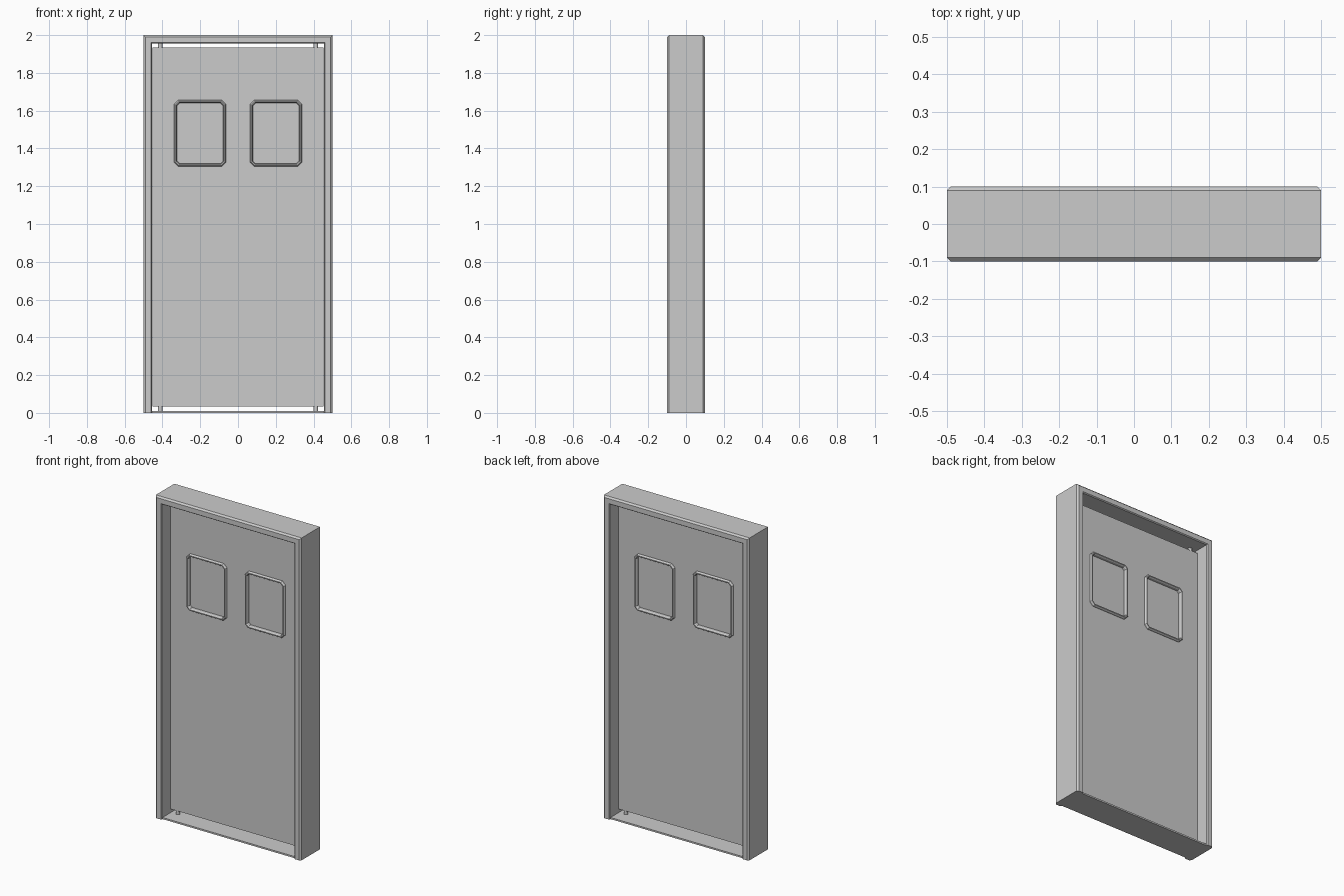
import bpy, bmesh, math

if "Cube" in bpy.data.objects:
    bpy.data.objects.remove(bpy.data.objects["Cube"])

FACE = 0.015      # half thickness of the door leaf
WX, WZ = 0.201, 1.48  # window centre


def add_mesh(name, bm):
    bmesh.ops.recalc_face_normals(bm, faces=bm.faces)
    me = bpy.data.meshes.new(name)
    bm.to_mesh(me)
    bm.free()
    ob = bpy.data.objects.new(name, me)
    bpy.context.collection.objects.link(ob)
    return ob


def sweep(name, outline, profile, closed):
    """Sweep a closed (inset, y) profile along a mitred x-z outline."""
    bm = bmesh.new()
    columns = [[bm.verts.new((x, y, z)) for x, z in outline(d)] for d, y in profile]
    rows = list(zip(*columns))
    n = len(profile)
    pairs = list(zip(rows, rows[1:])) + ([(rows[-1], rows[0])] if closed else [])
    for a, b in pairs:
        for i in range(n):
            j = (i + 1) % n
            bm.faces.new((a[i], a[j], b[j], b[i]))
    if not closed:
        bm.faces.new(rows[0])
        bm.faces.new(rows[-1])
    return add_mesh(name, bm)


def mirrored(points):
    """Complete a profile that is symmetrical front to back."""
    return [(d, -y) for d, y in points] + [(d, y) for d, y in reversed(points)]


def box(name, size, centre):
    bm = bmesh.new()
    bmesh.ops.create_cube(bm, size=1)
    bmesh.ops.scale(bm, vec=size, verts=bm.verts)
    bmesh.ops.translate(bm, vec=centre, verts=bm.verts)
    return add_mesh(name, bm)


def plate(name, loops, half):
    """Flat x-z plate with holes, from a filled and extruded curve."""
    cu = bpy.data.curves.new(name, 'CURVE')
    cu.dimensions = '2D'
    cu.fill_mode = 'BOTH'
    cu.extrude = half
    for loop in loops:
        sp = cu.splines.new('POLY')
        sp.points.add(len(loop) - 1)
        for p, (x, z) in zip(sp.points, loop):
            p.co = (x, z, 0, 1)
        sp.use_cyclic_u = True
    ob = bpy.data.objects.new(name, cu)
    ob.rotation_euler.x = math.pi / 2
    bpy.context.collection.objects.link(ob)
    bpy.ops.object.select_all(action='DESELECT')
    ob.select_set(True)
    bpy.context.view_layer.objects.active = ob
    bpy.ops.object.convert(target='MESH')


def frame_path(d):
    return [(-.5 + d, 0), (-.5 + d, 2 - d), (.5 - d, 2 - d), (.5 - d, 0)]


def window_path(side):
    def path(d):
        w, h, c = 0.137 - d, 0.176 - d, 0.022 - 0.586 * d
        pts = [(w, h - c), (w - c, h), (c - w, h), (-w, h - c),
               (-w, c - h), (c - w, -h), (w - c, -h), (w, c - h)]
        return [(side * WX + x, WZ + z) for x, z in pts]
    return path


# Door frame: mitred jambs and header with bevelled edges
sweep("door_frame", frame_path,
      mirrored([(0, .09), (.01, .1), (.04, .1), (.045, .094)]), False)

# Threshold between the jambs
box("sill", (0.912, 0.18, 0.01), (0, 0, 0.005))

# Door leaf with two window openings
leaf = [(-.453, .035), (.453, .035), (.453, 1.935), (-.453, 1.935)]
plate("door_leaf", [leaf] + [window_path(s)(.008) for s in (-1, 1)], FACE)

for side, label in ((-1, "left"), (1, "right")):
    # Raised window surround and its pane
    sweep("window_trim_" + label, window_path(side),
          mirrored([(0, .022), (.005, .03), (.011, .03), (.016, .022)]), True)
    plate("window_pane_" + label, [window_path(side)(.01)], 0.006)
    # Pivot pins joining the leaf to sill and header
    for z, end in ((0.022, "bottom"), (1.946, "top")):
        bpy.ops.mesh.primitive_cylinder_add(vertices=16, radius=0.012, depth=0.028,
                                            location=(side * 0.412, 0, z))
        bpy.context.object.name = f"pivot_{end}_{label}"
        bpy.ops.object.shade_smooth_by_angle()
